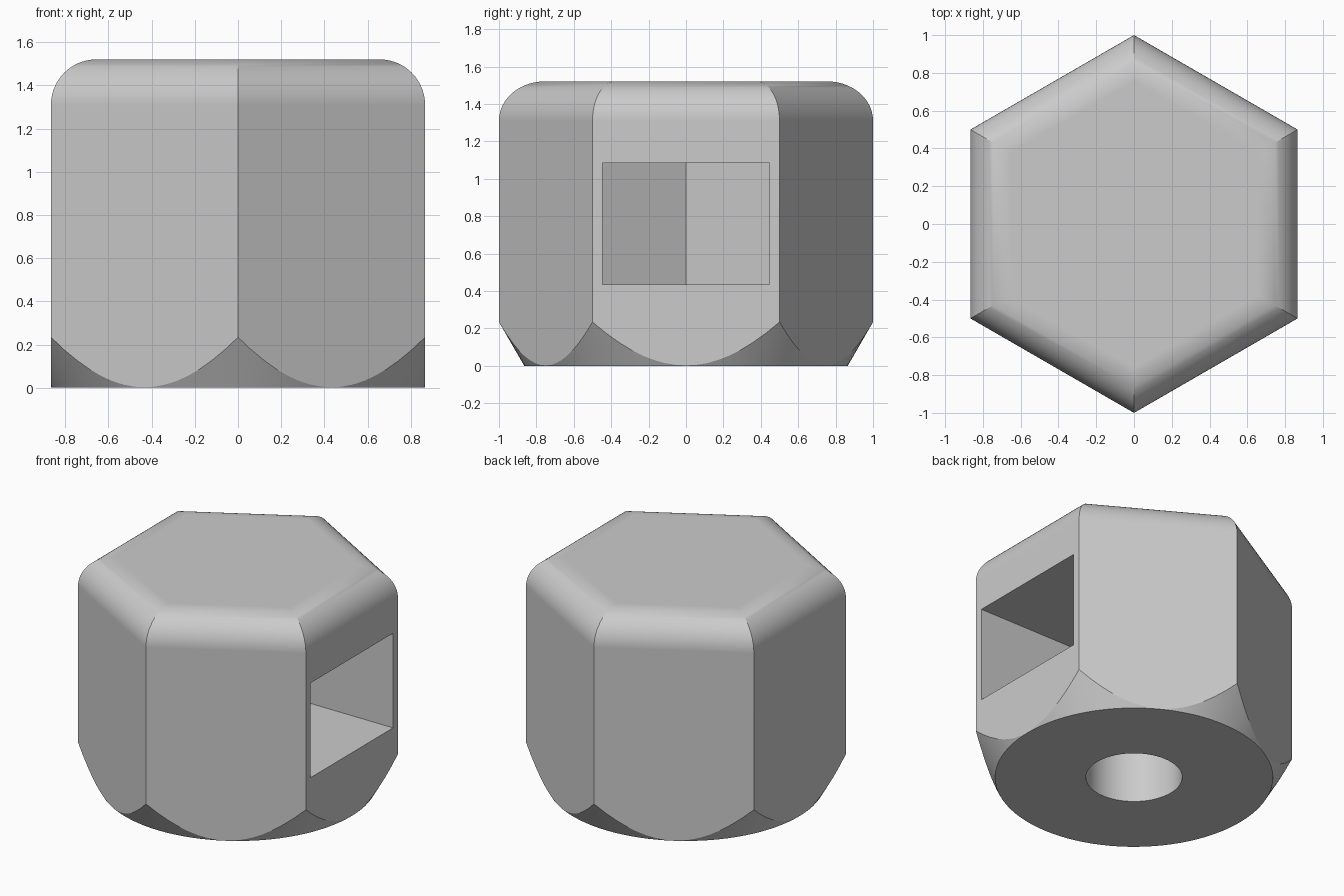
import bpy
import bmesh
from math import sin, cos, pi, radians, sqrt, tan

cube = bpy.data.objects.get("Cube")
if cube:
    bpy.data.objects.remove(cube, do_unlink=True)

# Main dimensions
HEIGHT = 1.52
APOTHEM = sqrt(3) / 2
FILLET = 0.21
SLOT_HALF = 0.447
SLOT_BOTTOM, SLOT_TOP = 0.435, 1.085
HOLE_RADIUS = 0.3

grey = bpy.data.materials.new("plain grey")
grey.use_nodes = True
colour = (0.6, 0.6, 0.6, 1)
grey.diffuse_color = colour
grey.node_tree.nodes["Principled BSDF"].inputs["Base Color"].default_value = colour


def loft(name, rings):
    """Closed solid through equal-sized rings of points."""
    bm = bmesh.new()
    loops = [[bm.verts.new(p) for p in ring] for ring in rings]
    n = len(loops[0])
    for low, high in zip(loops, loops[1:]):
        for i in range(n):
            j = (i + 1) % n
            bm.faces.new((low[i], low[j], high[j], high[i]))
    bm.faces.new(loops[0][::-1])
    bm.faces.new(loops[-1])
    bmesh.ops.recalc_face_normals(bm, faces=bm.faces)
    mesh = bpy.data.meshes.new(name)
    bm.to_mesh(mesh)
    bm.free()
    mesh.materials.append(grey)
    obj = bpy.data.objects.new(name, mesh)
    bpy.context.collection.objects.link(obj)
    return obj


def circle(radius, z, sides, start=0.0):
    angles = [start + 2 * pi * i / sides for i in range(sides)]
    return [(radius * cos(a), radius * sin(a), z) for a in angles]


# Hexagonal body with a rounded top rim
steps = 14
rings = [circle(1, 0, 6, pi / 6)]
for i in range(steps + 1):
    a = pi / 2 * i / steps
    flat = APOTHEM - FILLET * (1 - cos(a))
    rings.append(circle(flat / APOTHEM, HEIGHT - FILLET * (1 - sin(a)), 6, pi / 6))
body = loft("hex_knob_body", rings)

# Cone that trims the bottom corners
low, high = -0.1, 2.0
chamfer = loft("chamfer_cone", [
    circle(APOTHEM - 0.001 + z / tan(radians(60)), z, 96) for z in (low, high)])

# Nut slot: straight walls from the +x side, ending in a hexagon corner
corner = SLOT_HALF / cos(pi / 6)
outline = [(1.2, -SLOT_HALF), (1.2, SLOT_HALF), (-corner / 2, SLOT_HALF),
           (-corner, 0), (-corner / 2, -SLOT_HALF)]
slot = loft("nut_slot_cutter", [
    [(x, y, z) for x, y in outline] for z in (SLOT_BOTTOM, SLOT_TOP)])

# Bolt hole from the base up into the slot
hole = loft("bolt_hole_cutter", [
    circle(HOLE_RADIUS, z, 64) for z in (-0.2, SLOT_BOTTOM + 0.2)])

# Cut the body
bpy.ops.object.select_all(action='DESELECT')
body.select_set(True)
bpy.context.view_layer.objects.active = body
for tool, operation in ((chamfer, 'INTERSECT'), (slot, 'DIFFERENCE'), (hole, 'DIFFERENCE')):
    mod = body.modifiers.new(tool.name, 'BOOLEAN')
    mod.operation = operation
    mod.solver = 'EXACT'
    mod.object = tool
    bpy.ops.object.modifier_apply(modifier=mod.name)
    bpy.data.objects.remove(tool, do_unlink=True)

# Smooth curved areas, keep flats flat and edges crisp
bpy.ops.object.shade_smooth_by_angle(angle=radians(25))
normals = body.modifiers.new("weighted_normals", 'WEIGHTED_NORMAL')
normals.keep_sharp = True
